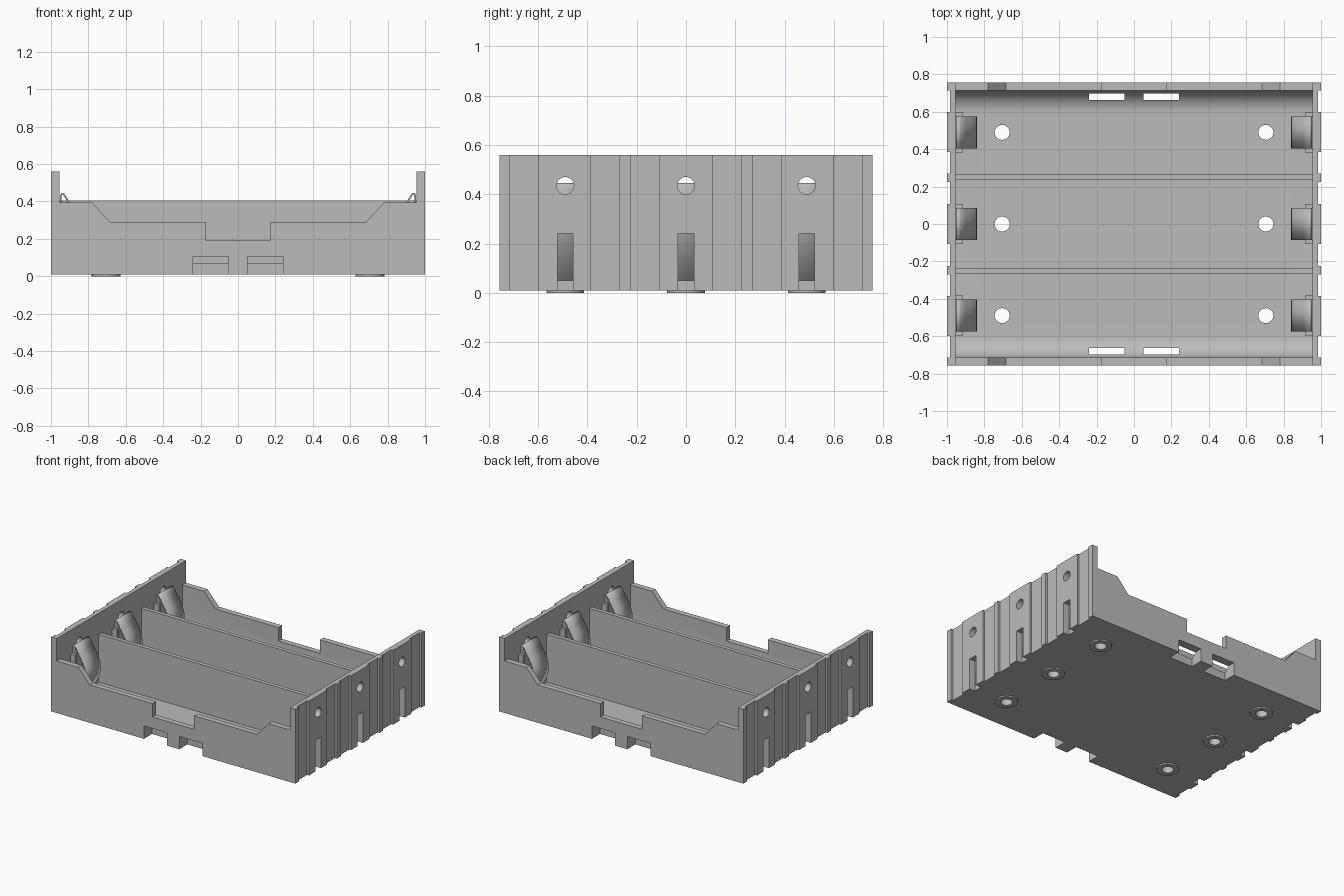
import bpy, bmesh, math
from mathutils import Vector

cube = bpy.data.objects.get("Cube")
if cube:
    bpy.data.objects.remove(cube, do_unlink=True)

grey = bpy.data.materials.new("light grey plastic")
grey.use_nodes = True
COLOUR = (0.5, 0.5, 0.5, 1)
grey.diffuse_color = COLOUR
grey.node_tree.nodes["Principled BSDF"].inputs["Base Color"].default_value = COLOUR


def finish(name, bm):
    bmesh.ops.recalc_face_normals(bm, faces=bm.faces)
    mesh = bpy.data.meshes.new(name)
    bm.to_mesh(mesh)
    bm.free()
    mesh.materials.append(grey)
    obj = bpy.data.objects.new(name, mesh)
    bpy.context.collection.objects.link(obj)
    return obj


def prism(name, outline, axis, low, high):
    """Extrude a 2D outline along an axis; outline uses the other two axes in order."""
    def place(p, t):
        c = list(p)
        c.insert("xyz".index(axis), t)
        return Vector(c)
    bm = bmesh.new()
    face = bm.faces.new([bm.verts.new(place(p, low)) for p in outline])
    ext = bmesh.ops.extrude_face_region(bm, geom=[face])
    verts = [v for v in ext["geom"] if isinstance(v, bmesh.types.BMVert)]
    bmesh.ops.translate(bm, verts=verts, vec=place((0, 0), high - low))
    return finish(name, bm)


def box(name, x, y, z):
    (x0, x1), (y0, y1) = sorted(x), sorted(y)
    return prism(name, [(x0, y0), (x1, y0), (x1, y1), (x0, y1)], "z", *z)


def circle(cx, cy, r, n=32):
    return [(cx + r * math.cos(math.tau * i / n), cy + r * math.sin(math.tau * i / n))
            for i in range(n)]


def activate(obj):
    bpy.ops.object.select_all(action="DESELECT")
    obj.select_set(True)
    bpy.context.view_layer.objects.active = obj


def cut(obj, cutters):
    activate(obj)
    for cutter in cutters:
        mod = obj.modifiers.new("cut", "BOOLEAN")
        mod.operation, mod.solver, mod.object = "DIFFERENCE", "EXACT", cutter
        bpy.ops.object.modifier_apply(modifier=mod.name)
        bpy.data.objects.remove(cutter, do_unlink=True)


def smooth(obj):
    activate(obj)
    bpy.ops.object.shade_smooth_by_angle(angle=math.radians(30))


BASE, FLOOR, RIM, TOP = 0.01, 0.05, 0.395, 0.56
INNER_X, INNER_Y, OUTER_Y, FILLET = 0.955, 0.715, 0.757, 0.115
BAYS = (-0.49, 0, 0.49)

# Tray: floor and side walls with rounded inside corners
inside = [(INNER_Y, RIM)]
for i in range(13):
    a = math.pi / 2 * i / 12
    inside.append((INNER_Y - FILLET + FILLET * math.cos(a), FLOOR + FILLET * (1 - math.sin(a))))
half = [(OUTER_Y, BASE), (OUTER_Y, RIM)] + inside
tray = prism("tray", half + [(-y, z) for y, z in reversed(half)], "x", -INNER_X, INNER_X)

# Stepped side wall rim, cable notches and screw holes
step = [(0.78, 0.5), (0.78, RIM), (0.685, 0.29), (0.17, 0.29), (0.17, 0.19)]
cutters = [prism("rim_cutter", step + [(-x, z) for x, z in reversed(step)], "y", -1, 1)]
for sx in (-1, 1):
    for sy in (-1, 1):
        cutters.append(box("notch_cutter", (sx * 0.05, sx * 0.24), (sy * 0.663, sy * 0.8), (-0.1, 0.105)))
    for y in BAYS:
        cutters.append(prism("screw_cutter", circle(sx * 0.705, y, 0.04), "z", -0.1, 0.1))
cut(tray, cutters)
smooth(tray)

# Dividers between the bays
for name, y in (("front_divider", -0.25), ("back_divider", 0.25)):
    box(name, (-INNER_X, INNER_X), (y - 0.015, y + 0.015), (BASE + 0.01, 0.405))

# Raised bands on the outside of the end walls
bands = [(-0.757, -0.715), (-0.6, -0.385), (-0.27, -0.225), (-0.107, 0.107),
         (0.225, 0.27), (0.385, 0.6), (0.715, 0.757)]

for side, s in (("right", -1), ("left", 1)):
    # End wall with contact holes and slots
    plan = [(s * INNER_X, OUTER_Y), (s * INNER_X, -OUTER_Y)]
    for a, b in bands:
        plan += [(s * 0.985, a), (s, a), (s, b), (s * 0.985, b)]
    plan = [p for i, p in enumerate(plan) if i not in (2, len(plan) - 1)]
    wall = prism(side + "_end_wall", plan, "z", BASE, TOP)
    cutters = []
    for y in BAYS:
        cutters.append(prism("hole_cutter", circle(y, 0.435, 0.035), "x", s * 0.9, s * 1.1))
        cutters.append(box("slot_cutter", (s * 0.9, s * 1.1), (y - 0.032, y + 0.032), (-0.1, 0.24)))
    cut(wall, cutters)
    smooth(wall)

    for bay, y in zip(("front", "middle", "back"), BAYS):
        # Spring contact: a bent strip with a bulging leaf
        path = [(0.948, FLOOR), (0.948, 0.425), (0.942, 0.442), (0.932, 0.44), (0.905, 0.395)]
        for i in range(1, 13):
            t = i / 12
            path.append((0.905 - 0.06 * math.sin(math.pi * t), 0.395 - 0.3 * t))
        bm = bmesh.new()
        rows = [[bm.verts.new((s * x, y + w, z)) for w in (-0.085, 0.085)] for x, z in path]
        for (a, b), (c, d) in zip(rows, rows[1:]):
            bm.faces.new((a, b, d, c))
        contact = finish(f"{side}_{bay}_contact", bm)
        solid = contact.modifiers.new("thickness", "SOLIDIFY")
        solid.thickness, solid.offset = 0.01, 0
        smooth(contact)

        # Guides that hold the contact's edges
        for edge, w in (("front", -1), ("back", 1)):
            box(f"{side}_{bay}_contact_{edge}_guide", (s * 0.915, s * INNER_X),
                (y + w * 0.085, y + w * 0.107), (FLOOR - 0.01, 0.385))

        # Raised ring around the screw hole underneath
        foot = prism(f"{side}_{bay}_foot_ring", circle(s * 0.705, y, 0.077), "z", 0, BASE)
        cut(foot, [prism("ring_cutter", circle(s * 0.705, y, 0.04), "z", -0.1, 0.1)])
        smooth(foot)
